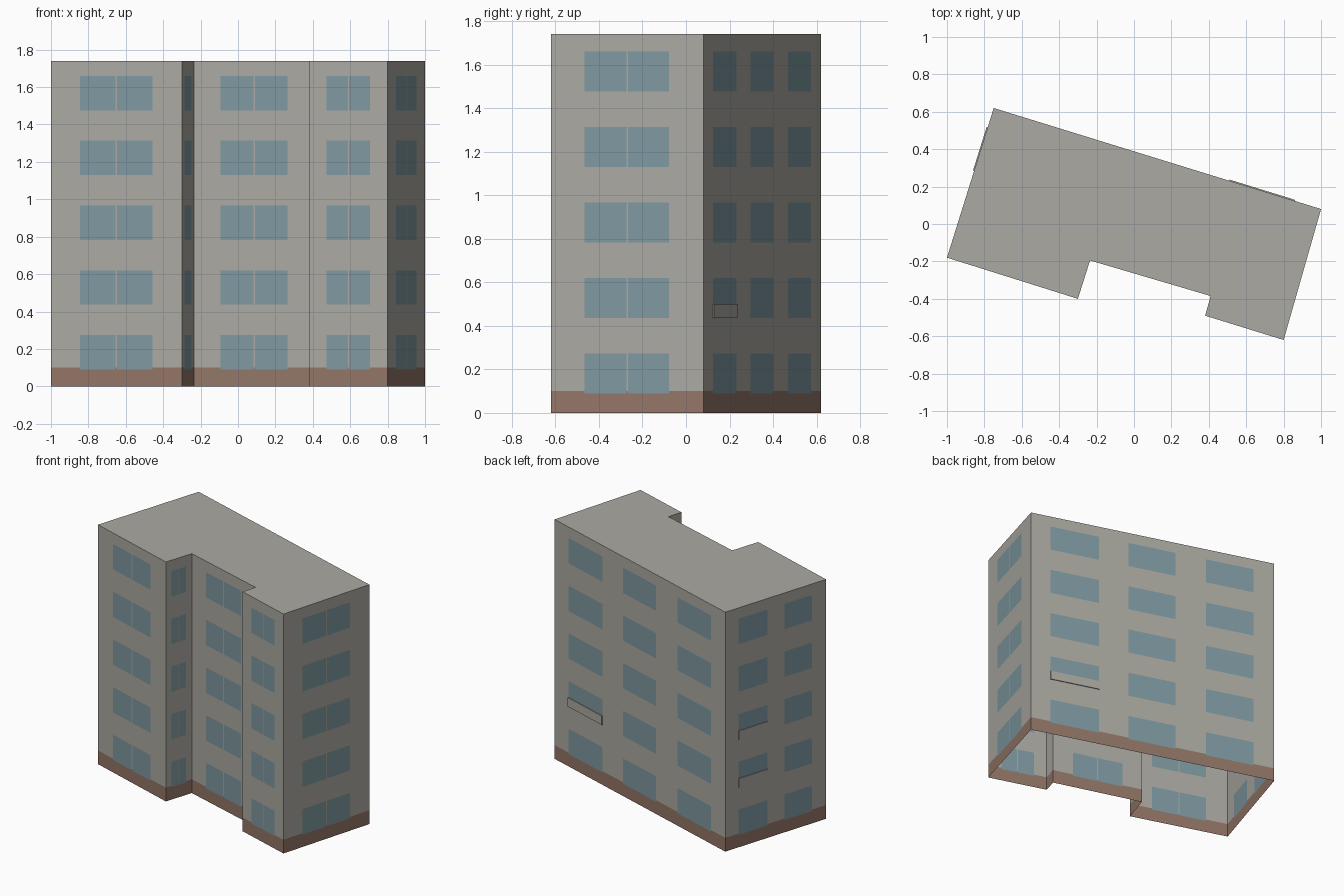
import bpy, bmesh
from mathutils import Vector

cube = bpy.data.objects.get("Cube")
if cube:
    bpy.data.objects.remove(cube, do_unlink=True)


def material(name, rgb):
    mat = bpy.data.materials.new(name)
    mat.use_nodes = True
    mat.diffuse_color = (*rgb, 1)
    mat.node_tree.nodes["Principled BSDF"].inputs["Base Color"].default_value = (*rgb, 1)
    return mat


WALL, PLINTH, GLASS = range(3)
materials = [
    material("warm grey render", (0.41, 0.40, 0.36)),
    material("brown plinth", (0.29, 0.18, 0.135)),
    material("blue grey glass", (0.21, 0.315, 0.355)),
]

HEIGHT, PLINTH_TOP = 1.74, 0.10
WINDOW_HEIGHT, STOREY = 0.184, 0.3465
sills = [0.09 + STOREY * i for i in range(5)]
rows = [(z, z + WINDOW_HEIGHT) for z in sills]

# Footprint, anticlockwise, with the window columns of the wall that starts at each corner
pair = [(0.22, 0.494), (0.506, 0.775)]
back = [(0.08, 0.28), (0.40, 0.595), (0.72, 0.915)]
end = [(0.13, 0.42), (0.59, 0.86)]
footprint = [
    ((-1.0, -0.18), pair), ((-0.30, -0.40), pair), ((-0.235, -0.195), pair),
    ((0.41, -0.385), []), ((0.38, -0.49), pair), ((0.80, -0.62), pair),
    ((1.0, 0.08), back), ((-0.75, 0.62), end),
]
corners = [Vector((*p, 0)) for p, _ in footprint]


def wall_ends(i):
    return corners[i], corners[(i + 1) % len(corners)]


def inside(value, spans):
    return any(a < value < b for a, b in spans)


def finish(bm, name):
    mesh = bpy.data.meshes.new(name)
    bm.to_mesh(mesh)
    bm.free()
    for mat in materials:
        mesh.materials.append(mat)
    obj = bpy.data.objects.new(name, mesh)
    bpy.context.collection.objects.link(obj)
    return obj


# Walls: each one is divided along its window edges, glass and plinth picked by position
bm = bmesh.new()
levels = sorted([0, PLINTH_TOP, HEIGHT] + [z for row in rows for z in row])
for i, (_, columns) in enumerate(footprint):
    a, b = wall_ends(i)
    cuts = sorted([0, 1] + [t for column in columns for t in column])
    grid = [[bm.verts.new(a.lerp(b, t) + Vector((0, 0, z))) for t in cuts] for z in levels]
    for r in range(len(levels) - 1):
        z = (levels[r] + levels[r + 1]) / 2
        for c in range(len(cuts) - 1):
            t = (cuts[c] + cuts[c + 1]) / 2
            face = bm.faces.new((grid[r][c], grid[r][c + 1], grid[r + 1][c + 1], grid[r + 1][c]))
            if inside(t, columns) and inside(z, rows):
                face.material_index = GLASS
            else:
                face.material_index = PLINTH if z < PLINTH_TOP else WALL
bmesh.ops.remove_doubles(bm, verts=bm.verts[:], dist=0.0005)
finish(bm, "walls")

# Flat roof
bm = bmesh.new()
bm.faces.new([bm.verts.new(p + Vector((0, 0, HEIGHT))) for p in corners])
finish(bm, "roof")


# Shallow panels over the lower part of a few windows
def panel(name, wall, span, sill, height=0.065, depth=0.006):
    a, b = wall_ends(wall)
    along = (b - a).normalized()
    out = Vector((along.y, -along.x, 0)) * depth
    p, q = a.lerp(b, span[0]), a.lerp(b, span[1])
    bm = bmesh.new()
    base = [bm.verts.new(v + Vector((0, 0, sill))) for v in (p, p + out, q + out, q)]
    bottom = bm.faces.new(base)
    top = bmesh.ops.extrude_face_region(bm, geom=[bottom])["geom"]
    bmesh.ops.translate(bm, vec=(0, 0, height),
                        verts=[v for v in top if isinstance(v, bmesh.types.BMVert)])
    bmesh.ops.recalc_face_normals(bm, faces=bm.faces[:])
    finish(bm, name)


panel("back_window_panel", 6, back[0], sills[1])
panel("left_window_panel_lower", 7, end[0], sills[1])
panel("left_window_panel_upper", 7, end[0], sills[2])
